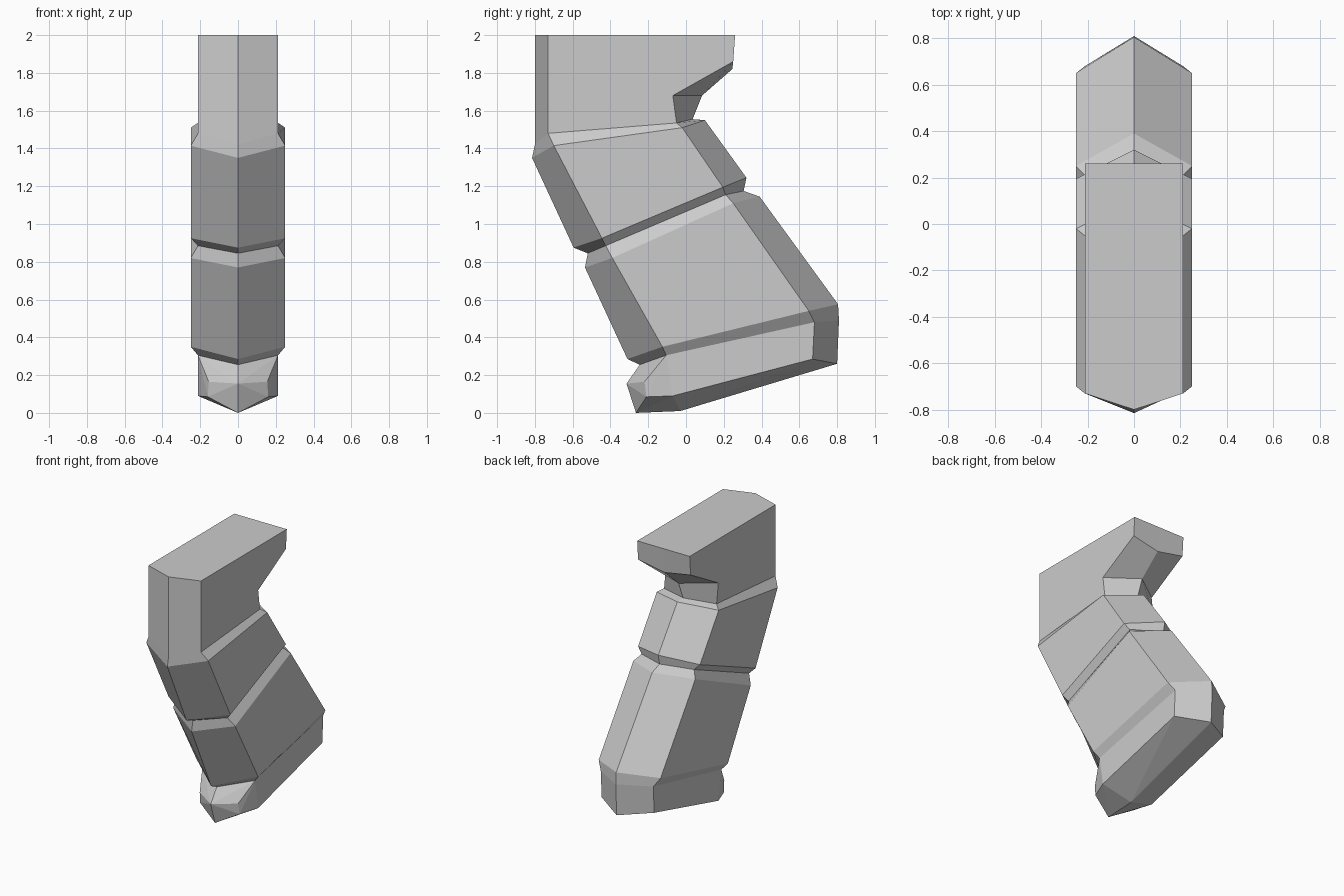
import bpy, bmesh

if "Cube" in bpy.data.objects:
    bpy.data.objects.remove(bpy.data.objects["Cube"])


def finish(bm, name):
    bmesh.ops.recalc_face_normals(bm, faces=bm.faces)
    mesh = bpy.data.meshes.new(name)
    bm.to_mesh(mesh)
    bm.free()
    obj = bpy.data.objects.new(name, mesh)
    bpy.context.collection.objects.link(obj)
    return obj


def ring_points(w, front, side_front, side_back, back):
    """Six-sided section: ridge front and back, flat sides at +-w."""
    return [(0, *front), (w, *side_front), (w, *side_back),
            (0, *back), (-w, *side_back), (-w, *side_front)]


def loft(name, rings):
    bm = bmesh.new()
    loops = [[bm.verts.new(p) for p in ring_points(*r)] for r in rings]
    for a, b in zip(loops, loops[1:]):
        for i in range(6):
            j = (i + 1) % 6
            bm.faces.new((a[i], a[j], b[j], b[i]))
    bm.faces.new(loops[0])
    return finish(bm, name)


# sections: half width, then (y, z) of front ridge, side front, side back, back ridge
W, N = 0.25, 0.212
foot_top = (N, (-.245, .255), (-.105, .305), (.68, .48), (.81, .49))
loft("grip_body", [
    # top block with overhanging rear lip
    (N, (-.80, 2), (-.73, 2), (.26, 2), (.26, 2)),
    (N, (-.80, 1.86), (-.73, 1.86), (.25, 1.86), (.245, 1.82)),
    (N, (-.80, 1.68), (-.73, 1.68), (-.07, 1.68), (.085, 1.68)),
    (N, (-.80, 1.42), (-.73, 1.48), (-.05, 1.535), (.035, 1.555)),
    # upper handle segment
    (W, (-.815, 1.35), (-.70, 1.415), (-.02, 1.51), (.10, 1.55)),
    (W, (-.595, .875), (-.445, .925), (.195, 1.195), (.32, 1.245)),
    # groove
    (N, (-.52, .845), (-.425, .885), (.21, 1.155), (.305, 1.175)),
    # lower handle segment
    (W, (-.535, .77), (-.39, .82), (.25, 1.11), (.39, 1.145)),
    (W, (-.31, .285), (-.125, .35), (.65, .54), (.805, .575)),
    foot_top,
])

# foot with front lip and keeled underside
ridge = [(-.315, .155), (-.265, 0), (-.03, .01), (.80, .26)]
sides = [(.155, -.22, .165), (.16, -.21, .085), (N, -.07, .09), (N, .67, .285)]
bm = bmesh.new()
pts = ring_points(*foot_top) + [(0, y, z) for y, z in ridge]
pts += [(s * x, y, z) for x, y, z in sides for s in (1, -1)]
for p in dict.fromkeys(pts):
    bm.verts.new(p)
bmesh.ops.convex_hull(bm, input=bm.verts)
bmesh.ops.dissolve_limit(bm, angle_limit=0.03, verts=bm.verts, edges=bm.edges)
finish(bm, "grip_foot")
